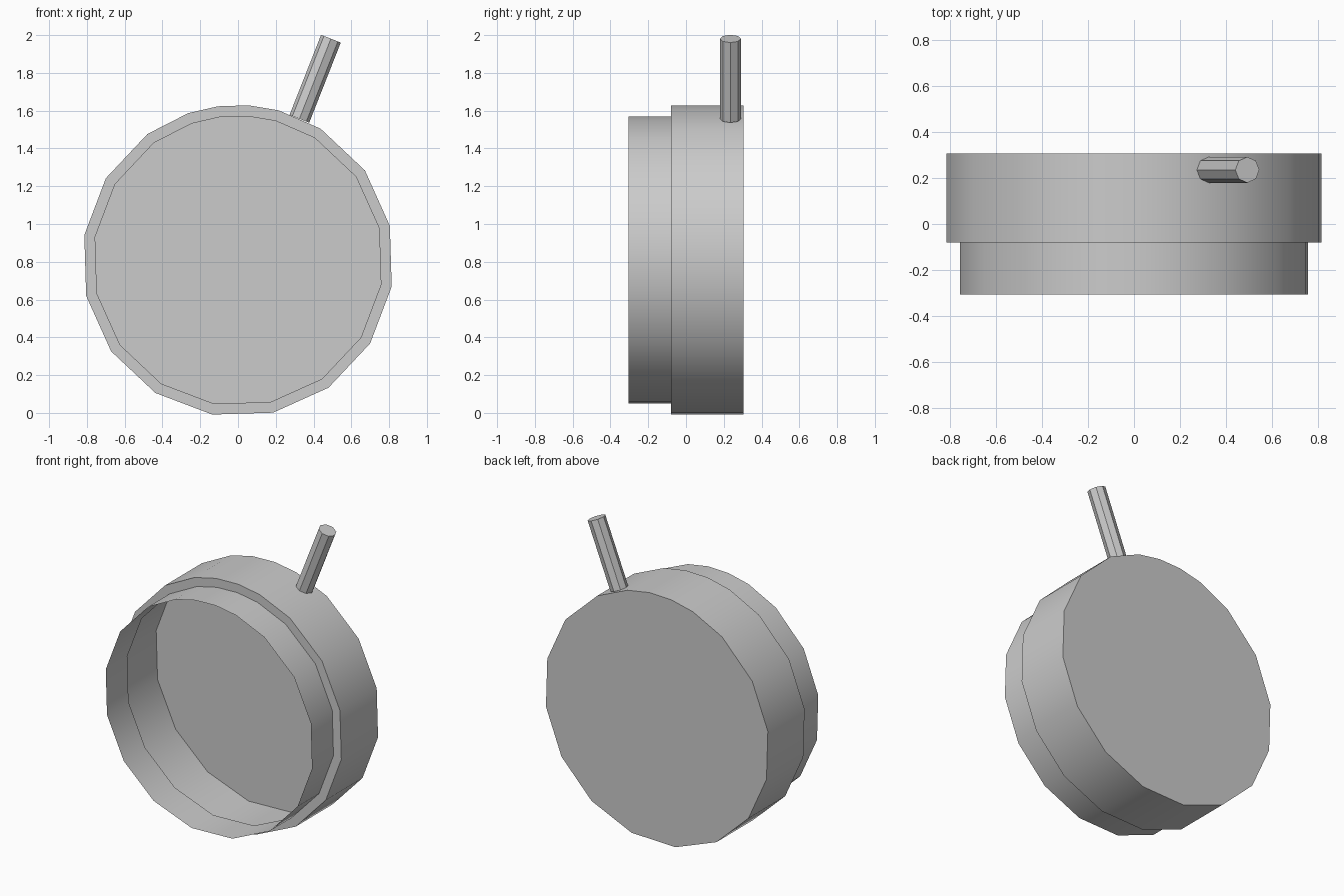
import bpy
import bmesh
from math import cos, sin, radians
from mathutils import Vector

cube = bpy.data.objects.get("Cube")
if cube:
    bpy.data.objects.remove(cube, do_unlink=True)

grey = bpy.data.materials.new("plain_grey")
grey.use_nodes = True
colour = (0.6, 0.6, 0.6, 1)
grey.diffuse_color = colour
grey.node_tree.nodes["Principled BSDF"].inputs["Base Color"].default_value = colour

CENTRE_Z = 0.805
STEP = 22.5


def make_object(name, bm):
    mesh = bpy.data.meshes.new(name)
    bm.to_mesh(mesh)
    bm.free()
    mesh.materials.append(grey)
    obj = bpy.data.objects.new(name, mesh)
    bpy.context.collection.objects.link(obj)
    return obj


# Sixteen-sided outline, turned slightly, with its two top corners split
angles = []
for i in range(16):
    a = 13 + i * STEP
    angles += [a - STEP / 4, a + STEP / 4] if i in (3, 4) else [a]

# Stepped drum: thin shell, open at the front and closed at the back
bm = bmesh.new()
profile = [(0.767, -0.305), (0.767, -0.08), (0.825, -0.08), (0.825, 0.305)]
rings = [[bm.verts.new((r * cos(radians(a)), y, CENTRE_Z + r * sin(radians(a))))
          for a in angles] for r, y in profile]
n = len(angles)
for near, far in zip(rings, rings[1:]):
    for i in range(n):
        j = (i + 1) % n
        bm.faces.new((near[i], near[j], far[j], far[i]))
bm.faces.new(rings[-1])
for face in bm.faces:
    face.normal_update()
    out = face.calc_center_median() - Vector((0, -0.08, CENTRE_Z))
    # The step faces the front, all other faces point away from the middle
    flip = face.normal.y > 0 if abs(out.y) < 0.001 else face.normal.dot(out) < 0
    if flip:
        face.normal_flip()
drum = make_object("drum", bm)

# Slanted eight-sided handle standing on the drum near the back
bottom, top = Vector((0.325, 0.235, 1.557)), Vector((0.492, 0.235, 1.981))
axis = top - bottom
bm = bmesh.new()
bmesh.ops.create_cone(bm, cap_ends=True, segments=8, radius1=0.056, radius2=0.056,
                      depth=axis.length)
for v in bm.verts:
    v.co = axis.to_track_quat('Z', 'Y') @ v.co + (bottom + top) / 2
handle = make_object("handle", bm)

# Soft shading round the drum with sharp rims
bpy.ops.object.select_all(action='DESELECT')
for obj in (drum, handle):
    obj.select_set(True)
bpy.context.view_layer.objects.active = drum
bpy.ops.object.shade_smooth_by_angle(angle=radians(30))
